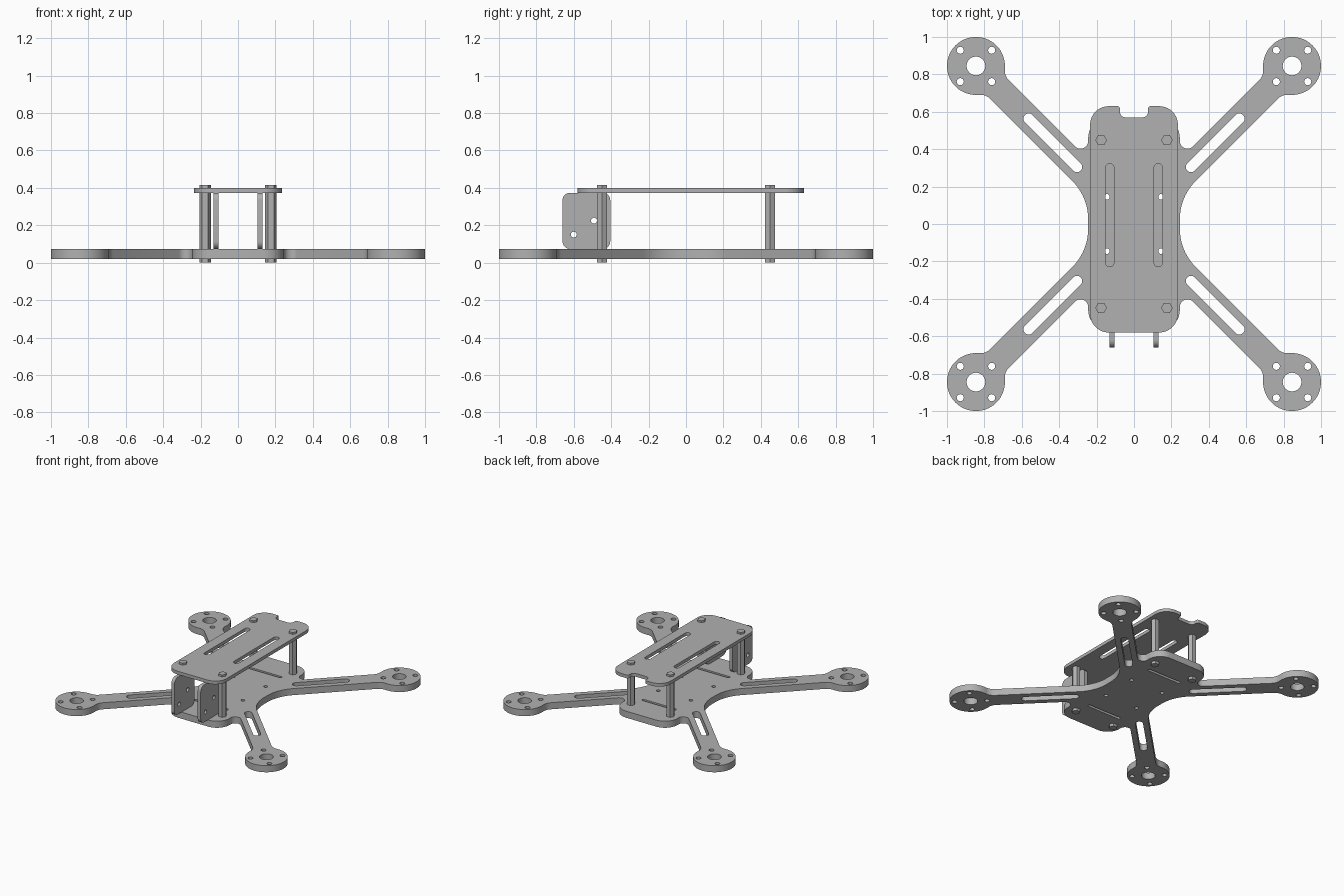
import bpy, bmesh
from math import sin, cos, tan, atan2, sqrt, pi, radians
from mathutils import Vector

if "Cube" in bpy.data.objects:
    bpy.data.objects.remove(bpy.data.objects["Cube"])

grey = bpy.data.materials.new("frame_grey")
grey.use_nodes = True
grey.diffuse_color = (0.44, 0.44, 0.44, 1)
grey.node_tree.nodes["Principled BSDF"].inputs["Base Color"].default_value = (0.44, 0.44, 0.44, 1)


def arc(cx, cy, r, a0, a1, n=12):
    return [(cx + r * cos(a0 + (a1 - a0) * i / n), cy + r * sin(a0 + (a1 - a0) * i / n))
            for i in range(n + 1)]


def circle(cx, cy, r, n=24):
    return arc(cx, cy, r, 0, 2 * pi, n)[:-1]


def slot(x0, y0, x1, y1, r):
    a = atan2(y1 - y0, x1 - x0)
    return arc(x1, y1, r, a - pi / 2, a + pi / 2) + arc(x0, y0, r, a + pi / 2, a + 3 * pi / 2)


def rounded(points, n=10):
    """Closed outline from (x, y, corner radius) points."""
    out = []
    for i, (x, y, r) in enumerate(points):
        p = Vector((x, y))
        if r == 0:
            out.append((x, y))
            continue
        a = (Vector(points[i - 1][:2]) - p).normalized()
        b = (Vector(points[(i + 1) % len(points)][:2]) - p).normalized()
        half = a.angle(b) / 2
        centre = p + (a + b).normalized() * (r / sin(half))
        start = p + a * (r / tan(half)) - centre
        end = p + b * (r / tan(half)) - centre
        a0 = atan2(start.y, start.x)
        sweep = (atan2(end.y, end.x) - a0 + pi) % (2 * pi) - pi
        out += arc(centre.x, centre.y, r, a0, a0 + sweep, n)
    return out


def plate(name, loops, thickness, location, rotation=(0, 0, 0)):
    """Flat plate: first loop is the outline, the rest are holes."""
    curve = bpy.data.curves.new(name + "_profile", 'CURVE')
    curve.dimensions = '2D'
    curve.fill_mode = 'BOTH'
    curve.extrude = thickness / 2
    for loop in loops:
        spline = curve.splines.new('POLY')
        spline.points.add(len(loop) - 1)
        for point, (x, y) in zip(spline.points, loop):
            point.co = (x, y, 0, 1)
        spline.use_cyclic_u = True
    temp = bpy.data.objects.new(name + "_profile", curve)
    bpy.context.collection.objects.link(temp)
    graph = bpy.context.evaluated_depsgraph_get()
    mesh = bpy.data.meshes.new_from_object(temp.evaluated_get(graph))
    bpy.data.objects.remove(temp)
    bm = bmesh.new()
    bm.from_mesh(mesh)
    bmesh.ops.remove_doubles(bm, verts=bm.verts, dist=0.0001)
    bmesh.ops.recalc_face_normals(bm, faces=bm.faces)
    bm.to_mesh(mesh)
    bm.free()
    mesh.materials.clear()
    mesh.materials.append(grey)
    ob = bpy.data.objects.new(name, mesh)
    ob.location, ob.rotation_euler = location, rotation
    bpy.context.collection.objects.link(ob)
    bpy.ops.object.select_all(action='DESELECT')
    ob.select_set(True)
    bpy.context.view_layer.objects.active = ob
    bpy.ops.object.shade_smooth_by_angle(angle=radians(30))
    return ob


QUADRANTS = [(1, 1), (-1, 1), (-1, -1), (1, -1)]
PAD, PAD_R, ARM_HALF, BLEND = 0.845, 0.155, 0.07, 0.08

# Motor pad blended into its arm, drawn along the arm axis
back = sqrt((PAD_R + BLEND) ** 2 - (ARM_HALF + BLEND) ** 2)
lean = atan2(ARM_HALF + BLEND, back)
lower = arc(-back, -ARM_HALF - BLEND, BLEND, pi / 2, lean, 8)
upper = [(u, -v) for u, v in reversed(lower)]
pad = lower + arc(0, 0, PAD_R, lean - pi, pi - lean, 40)[1:-1] + upper
pad = [(PAD + (u - v) * sqrt(0.5), PAD + (u + v) * sqrt(0.5), 0) for u, v in pad]

# One quarter of the base outline, then mirrored around
quarter = ([(0.245, 0, 0), (0.245, 0.145, 0.29)] + pad
           + [(0.245, 0.345, 0.041), (0.245, 0.57, 0.11), (0, 0.57, 0)])
quarter_outline = rounded(quarter + [(0, 0, 0)])[:-1]
outline = []
for sx, sy in QUADRANTS:
    part = [(x * sx, y * sy) for x, y in quarter_outline]
    outline += (part if sx * sy > 0 else part[::-1])[:-1] if sx * sy > 0 else part[::-1][1:-1]
    if sx * sy > 0:
        outline.append(part[-1])
# Drop coincident neighbours
outline = [p for i, p in enumerate(outline)
           if (Vector(p) - Vector(outline[i - 1])).length > 0.0005]

# Base plate holes: motors, arm slots, controller mounts, strap slots
holes = []
for sx, sy in QUADRANTS:
    cx, cy = PAD * sx, PAD * sy
    holes.append(circle(cx, cy, 0.05, 32))
    holes += [circle(cx + 0.084 * i, cy + 0.084 * j, 0.019, 16) for i, j in QUADRANTS]
    holes.append(slot(0.305 * sx, 0.305 * sy, 0.563 * sx, 0.563 * sy, 0.028))
    holes.append(circle(0.145 * sx, 0.145 * sy, 0.015, 16))
for sy in (1, -1):
    holes.append(slot(-0.14, 0.34 * sy, 0.14, 0.34 * sy, 0.011))
plate("base_plate", [outline] + holes, 0.053, (0, 0, 0.0475))

# Top plate with rear notch and two long slots
top = rounded([(-0.235, -0.58, 0.1), (0.235, -0.58, 0.1), (0.235, 0.63, 0.1),
               (0.075, 0.63, 0.015), (0.075, 0.57, 0.03),
               (-0.075, 0.57, 0.03), (-0.075, 0.63, 0.015), (-0.235, 0.63, 0.1)])
top_slots = [slot(0.13 * s, -0.205, 0.13 * s, 0.3, 0.023) for s in (1, -1)]
plate("top_plate", [top] + top_slots, 0.026, (0, 0, 0.387))

# Upright camera mounting plates
side = rounded([(-0.66, 0.074, 0.04), (-0.405, 0.074, 0.04),
                (-0.405, 0.374, 0.04), (-0.66, 0.374, 0.04)])
side_holes = [circle(-0.6, 0.15, 0.016, 16), circle(-0.492, 0.225, 0.016, 16)]
for label, s in (("left", 1), ("right", -1)):
    plate(label + "_camera_plate", [side] + side_holes, 0.027,
          (0.117 * s, 0, 0), (pi / 2, 0, pi / 2))

# Hexagonal standoffs passing through both plates
for sx, sy in QUADRANTS:
    name = ("back_" if sy > 0 else "front_") + ("left" if sx > 0 else "right") + "_standoff"
    plate(name, [circle(0, 0, 0.031, 6)], 0.415, (0.176 * sx, 0.448 * sy, 0.2075))
